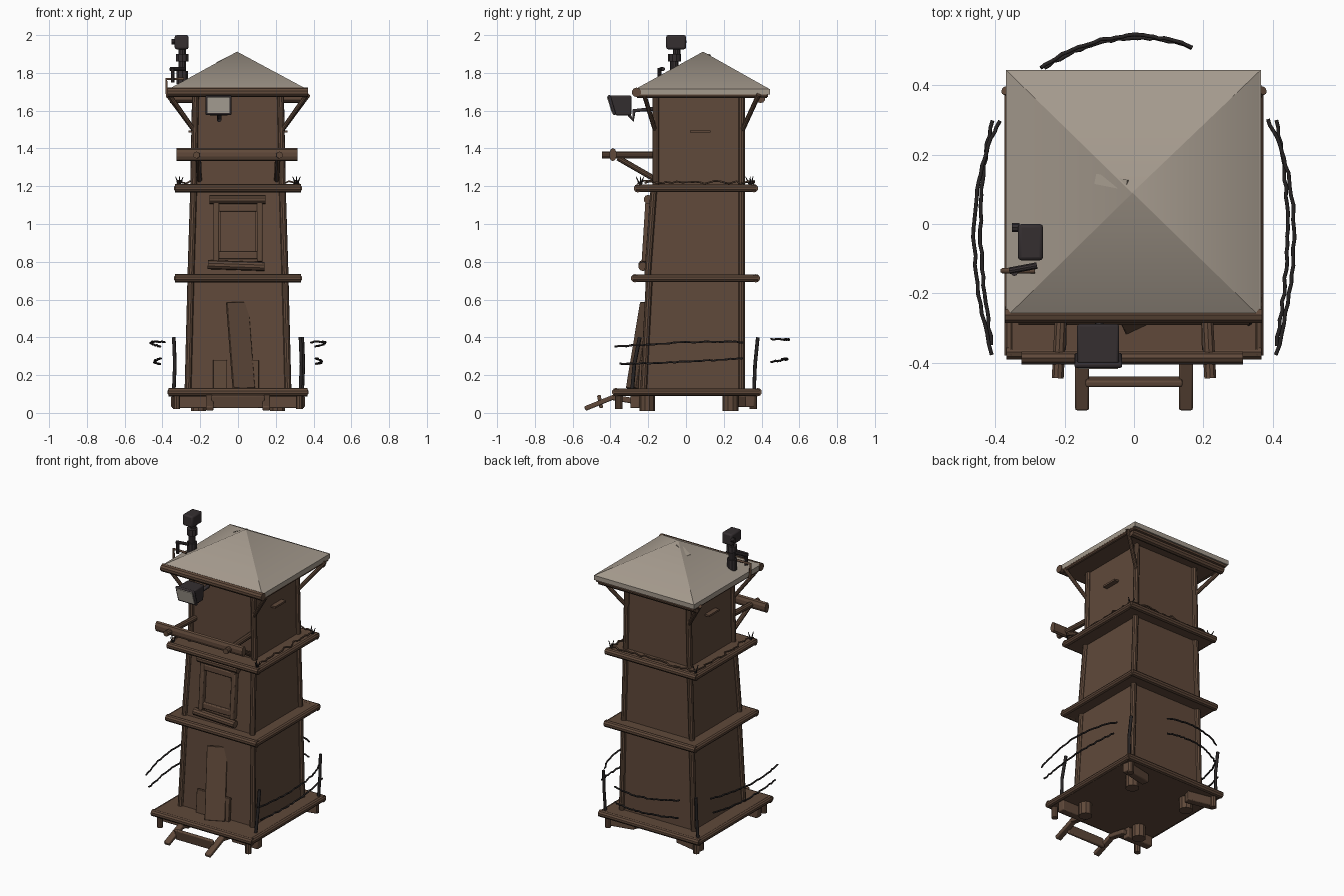
import bpy, bmesh, math, random
from mathutils import Vector

if "Cube" in bpy.data.objects:
    bpy.data.objects.remove(bpy.data.objects["Cube"])

random.seed(4)


def material(name, rgb):
    m = bpy.data.materials.new(name)
    m.diffuse_color = (*rgb, 1)
    m.use_nodes = True
    m.node_tree.nodes["Principled BSDF"].inputs["Base Color"].default_value = m.diffuse_color
    return m


WOOD = material("brown wood", (0.115, 0.066, 0.042))
ROOF = material("pale sheet roof", (0.37, 0.32, 0.265))
METAL = material("dark metal", (0.035, 0.028, 0.030))
WIRE = material("black wire", (0.02, 0.017, 0.017))
GLASS = material("lamp glass", (0.52, 0.47, 0.40))


def finish(name, bm, mat, bevel=0.0):
    bmesh.ops.recalc_face_normals(bm, faces=bm.faces)
    me = bpy.data.meshes.new(name)
    bm.to_mesh(me)
    bm.free()
    me.materials.append(mat)
    ob = bpy.data.objects.new(name, me)
    bpy.context.collection.objects.link(ob)
    if bevel:
        b = ob.modifiers.new("bevel", 'BEVEL')
        b.width, b.segments = bevel, 2
    bpy.ops.object.select_all(action='DESELECT')
    ob.select_set(True)
    bpy.context.view_layer.objects.active = ob
    bpy.ops.object.shade_smooth_by_angle(angle=math.radians(35))
    return ob


def frustum(name, lo, hi, z0, z1, mat, bevel=0.0):
    """Box between two rectangles (x0, x1, y0, y1) at heights z0 and z1."""
    bm = bmesh.new()
    rings = [[bm.verts.new((r[i], r[j], z)) for i, j in ((0, 2), (1, 2), (1, 3), (0, 3))]
             for r, z in ((lo, z0), (hi, z1))]
    bm.faces.new(rings[0])
    bm.faces.new(rings[1])
    for i in range(4):
        k = (i + 1) % 4
        bm.faces.new((rings[0][i], rings[0][k], rings[1][k], rings[1][i]))
    return finish(name, bm, mat, bevel)


def box(name, x0, x1, y0, y1, z0, z1, mat=WOOD, bevel=0.0):
    return frustum(name, (x0, x1, y0, y1), (x0, x1, y0, y1), z0, z1, mat, bevel)


def beam(name, p, q, w, h, mat=WOOD, bevel=0.006):
    """Rectangular timber from p to q."""
    p, q = Vector(p), Vector(q)
    bm = bmesh.new()
    bmesh.ops.create_cube(bm, size=1)
    bmesh.ops.scale(bm, vec=(w, h, (q - p).length), verts=bm.verts)
    ob = finish(name, bm, mat, bevel)
    ob.rotation_euler = (q - p).to_track_quat('Z', 'Y').to_euler()
    ob.location = (p + q) / 2
    return ob


def log(name, p, q, r, mat=WOOD, r2=None, sides=10):
    """Round timber or rod from p to q."""
    p, q = Vector(p), Vector(q)
    bm = bmesh.new()
    bmesh.ops.create_cone(bm, cap_ends=True, segments=sides, radius1=r,
                          radius2=r if r2 is None else r2, depth=(q - p).length)
    ob = finish(name, bm, mat)
    ob.rotation_euler = (q - p).to_track_quat('Z', 'Y').to_euler()
    ob.location = (p + q) / 2
    return ob


def wire(name, pts, r, mat=WIRE, smooth=False):
    cu = bpy.data.curves.new(name, 'CURVE')
    cu.dimensions = '3D'
    cu.bevel_depth, cu.bevel_resolution, cu.use_fill_caps = r, 1, True
    sp = cu.splines.new('NURBS' if smooth else 'POLY')
    sp.points.add(len(pts) - 1)
    for a, b in zip(sp.points, pts):
        a.co = (*b, 1)
    if smooth:
        sp.use_endpoint_u, sp.order_u, sp.resolution_u = True, 3, 6
    cu.materials.append(mat)
    ob = bpy.data.objects.new(name, cu)
    bpy.context.collection.objects.link(ob)
    return ob


# Tapered storeys of the tower with corner posts
storeys = [((-0.265, 0.265, -0.225, 0.295), (-0.25, 0.25, -0.195, 0.295), 0.11, 0.70),
           ((-0.25, 0.25, -0.205, 0.295), (-0.235, 0.235, -0.17, 0.295), 0.71, 1.19),
           ((-0.235, 0.235, -0.16, 0.295), (-0.225, 0.225, -0.16, 0.295), 1.19, 1.70)]
for n, (lo, hi, z0, z1) in enumerate(storeys):
    frustum(f"storey_{n}", lo, hi, z0, z1, WOOD)
    for i in (0, 1):
        for j in (2, 3):
            log(f"corner_post_{n}", (lo[i], lo[j], z0), (hi[i], hi[j], z1), 0.018)

# Base platform and the two ledges, each edged with rails
for name, x, y0, y1, z0, z1 in (("platform", 0.355, -0.38, 0.39, 0.09, 0.13),
                                ("lower_ledge", 0.32, -0.28, 0.38, 0.695, 0.73),
                                ("upper_ledge", 0.32, -0.265, 0.37, 1.17, 1.208)):
    box(name, -x, x, y0, y1, z0, z1, WOOD, 0.006)
    zc = (z0 + z1) / 2
    for y in (y0 + 0.01, y1 - 0.01):
        log(name + "_rail", (-x - 0.013, y, zc), (x + 0.013, y, zc), 0.022)
    for s in (-1, 1):
        log(name + "_side_rail", (s * x, y0, zc), (s * x, y1, zc), 0.020)

# Feet and corner blocks under the platform
for s in (-1, 1):
    for y in (-0.205, 0.235):
        log("foot", (s * 0.21, y, 0.01), (s * 0.21, y, 0.10), 0.042)
    for y in (-0.355, 0.355):
        log("corner_peg", (s * 0.325, y, 0.02), (s * 0.325, y, 0.10), 0.02)
    beam("foot_beam", (s * 0.16, -0.27, 0.06), (s * 0.35, -0.27, 0.06), 0.05, 0.07)
    beam("rear_foot_beam", (s * 0.16, 0.30, 0.06), (s * 0.35, 0.34, 0.06), 0.05, 0.06)

# Entry step
for s in (-1, 1):
    beam("step_leg_outer", (s * 0.15, -0.535, 0.022), (s * 0.15, -0.38, 0.085), 0.04, 0.025)
    beam("step_leg_inner", (s * 0.15, -0.39, 0.083), (s * 0.15, -0.26, 0.06), 0.04, 0.03)
beam("step_tread", (-0.14, -0.455, 0.06), (0.14, -0.455, 0.06), 0.02, 0.07).rotation_euler.rotate_axis('Z', 0.2)

# Leaning door boards
beam("leaning_board", (0.03, -0.285, 0.13), (-0.005, -0.21, 0.585), 0.125, 0.018, bevel=0.003)
beam("door_board_left", (-0.095, -0.245, 0.12), (-0.095, -0.235, 0.28), 0.075, 0.02, bevel=0.003)
beam("door_board_right", (0.09, -0.245, 0.12), (0.09, -0.235, 0.28), 0.04, 0.02, bevel=0.003)

# Front window: frame, lintel, sill and shutter panel
beam("window_panel", (0, -0.205, 0.82), (0, -0.185, 1.10), 0.19, 0.015, bevel=0)
for s in (-1, 1):
    beam("window_jamb", (s * 0.115, -0.215, 0.80), (s * 0.115, -0.195, 1.12), 0.03, 0.04)
beam("window_head", (-0.12, -0.198, 1.085), (0.12, -0.198, 1.085), 0.03, 0.04)
beam("window_bottom", (-0.12, -0.21, 0.835), (0.12, -0.21, 0.835), 0.03, 0.04)
log("window_lintel", (-0.15, -0.2, 1.13), (0.145, -0.2, 1.13), 0.024)
log("window_sill", (-0.16, -0.228, 0.785), (0.14, -0.228, 0.775), 0.024)

# Side patches on the top storey
for s in (-1, 1):
    beam("side_patch", (s * 0.231, 0.02, 1.49), (s * 0.231, 0.13, 1.49), 0.06, 0.012, bevel=0)

# Front beam on braced arms
log("hoist_beam", (-0.325, -0.387, 1.367), (0.315, -0.387, 1.367), 0.033).scale = (0.6, 1.05, 1)
for s in (-1, 1):
    log("hoist_arm", (s * 0.205, -0.15, 1.365), (s * 0.22, -0.445, 1.365), 0.018)
    log("hoist_brace", (s * 0.205, -0.16, 1.235), (s * 0.21, -0.36, 1.35), 0.015)

# Pyramid roof with thin vertical rim, and timber eaves
eave = (-0.37, 0.366, -0.27, 0.445)
frustum("roof_rim", eave, eave, 1.685, 1.715, ROOF)
frustum("roof_slopes", eave, (-0.006, -0.004, 0.089, 0.091), 1.713, 1.912, ROOF)
beam("roof_fold", (-0.11, 0.13, 1.853), (-0.02, 0.112, 1.897), 0.03, 0.008, ROOF, 0)
box("roof_soffit", -0.36, 0.356, -0.26, 0.435, 1.672, 1.69)
log("front_eave_beam", (-0.372, -0.262, 1.697), (0.37, -0.262, 1.697), 0.025)
log("rear_eave_beam", (-0.36, 0.395, 1.665), (0.355, 0.395, 1.665), 0.025)
for s in (-1, 1):
    log("side_eave_beam", (s * 0.352, -0.26, 1.682), (s * 0.352, 0.43, 1.682), 0.014)
    log("rear_strut", (s * 0.372, 0.385, 1.685), (s * 0.235, 0.30, 1.50), 0.013)
    log("front_strut", (s * 0.36, -0.22, 1.68), (s * 0.235, -0.165, 1.50), 0.012)

# Floodlight: housing, rim and glass facing forward, on a bracket
frustum("floodlight_housing", (-0.155, -0.05, -0.375, -0.29), (-0.165, -0.042, -0.405, -0.288),
        1.575, 1.68, METAL, 0.008)
beam("floodlight_rim", (-0.103, -0.378, 1.578), (-0.103, -0.409, 1.682), 0.138, 0.016, METAL, 0.006)
beam("floodlight_glass", (-0.103, -0.389, 1.59), (-0.103, -0.415, 1.672), 0.115, 0.008, GLASS, 0)
wire("floodlight_bracket", [(-0.10, -0.31, 1.59), (-0.10, -0.28, 1.55), (-0.10, -0.275, 1.60),
                            (-0.10, -0.17, 1.61)], 0.012, METAL)

# Lookout device on the roof with its side bracket
log("device_base", (-0.295, -0.062, 1.74), (-0.295, -0.062, 1.81), 0.032, METAL)
log("device_column", (-0.295, -0.062, 1.80), (-0.295, -0.062, 1.89), 0.022, METAL)
log("device_collar", (-0.295, -0.06, 1.86), (-0.295, -0.06, 1.90), 0.034, METAL)
log("device_neck", (-0.295, -0.05, 1.89), (-0.295, -0.05, 1.94), 0.02, METAL)
box("device_head", -0.335, -0.262, -0.105, 0.0, 1.925, 2.0, METAL, 0.01)
log("device_knob", (-0.352, -0.01, 1.965), (-0.33, -0.01, 1.965), 0.014, METAL)
wire("bracket_pipe", [(-0.375, -0.135, 1.67), (-0.38, -0.135, 1.768), (-0.285, -0.135, 1.768)], 0.008, WOOD)
log("bracket_bar", (-0.36, -0.135, 1.82), (-0.28, -0.12, 1.82), 0.010, METAL)
log("bracket_post", (-0.345, -0.14, 1.75), (-0.345, -0.14, 1.825), 0.010, METAL)

# Fence posts
for x, y, lean in ((0.34, 0.36, 0.02), (-0.34, 0.36, 0.02), (0.33, -0.285, 0.04)):
    wire("fence_post", [(x, y, 0.12), (x + 0.006, y + lean * 0.3, 0.26), (x, y + lean, 0.40)], 0.010)


# Sagging fence strands at the sides and back
def strand(name, a, m, b):
    a, m, b = Vector(a), Vector(m), Vector(b)
    n, pts = 28, []
    for i in range(n + 1):
        t = i / n
        p = a * (1 - t) ** 2 + m * 2 * t * (1 - t) + b * t * t
        pts.append(p + Vector([random.uniform(-0.003, 0.003) for _ in range(3)]))
    wire(name, pts, 0.0055)


for s in (-1, 1):
    strand("side_strand_high", (s * 0.385, 0.30, 0.375), (s * 0.525, 0.06, 0.385), (s * 0.41, -0.38, 0.35))
    strand("side_strand_low", (s * 0.41, 0.30, 0.29), (s * 0.475, 0.0, 0.265), (s * 0.41, -0.35, 0.26))
strand("rear_strand_high", (-0.27, 0.45, 0.39), (-0.05, 0.60, 0.385), (0.165, 0.51, 0.39))
strand("rear_strand_low", (-0.26, 0.45, 0.27), (-0.05, 0.585, 0.29), (0.165, 0.51, 0.285))

# Thorny wire along the upper ledge: sides and back, with spikes
run = [(-0.31, -0.25), (-0.31, 0.35), (0.31, 0.35), (0.31, -0.25)]
pts = []
for (ax, ay), (bx, by) in zip(run, run[1:]):
    for i in range(20):
        t = i / 20
        pts.append((ax + (bx - ax) * t + random.uniform(-0.012, 0.012),
                    ay + (by - ay) * t + random.uniform(-0.012, 0.012),
                    1.213 + random.uniform(0, 0.016)))
wire("ledge_thorn_wire", pts, 0.005, WOOD)
for s in (-1, 1):
    for y in (-0.24, 0.34):
        for dx, dy in ((0.02, 0.0), (-0.02, 0.015), (0.0, -0.025)):
            log("ledge_spike", (s * 0.31, y, 1.20), (s * 0.31 + dx, y + dy, 1.25), 0.006, WIRE, 0.002, 5)
